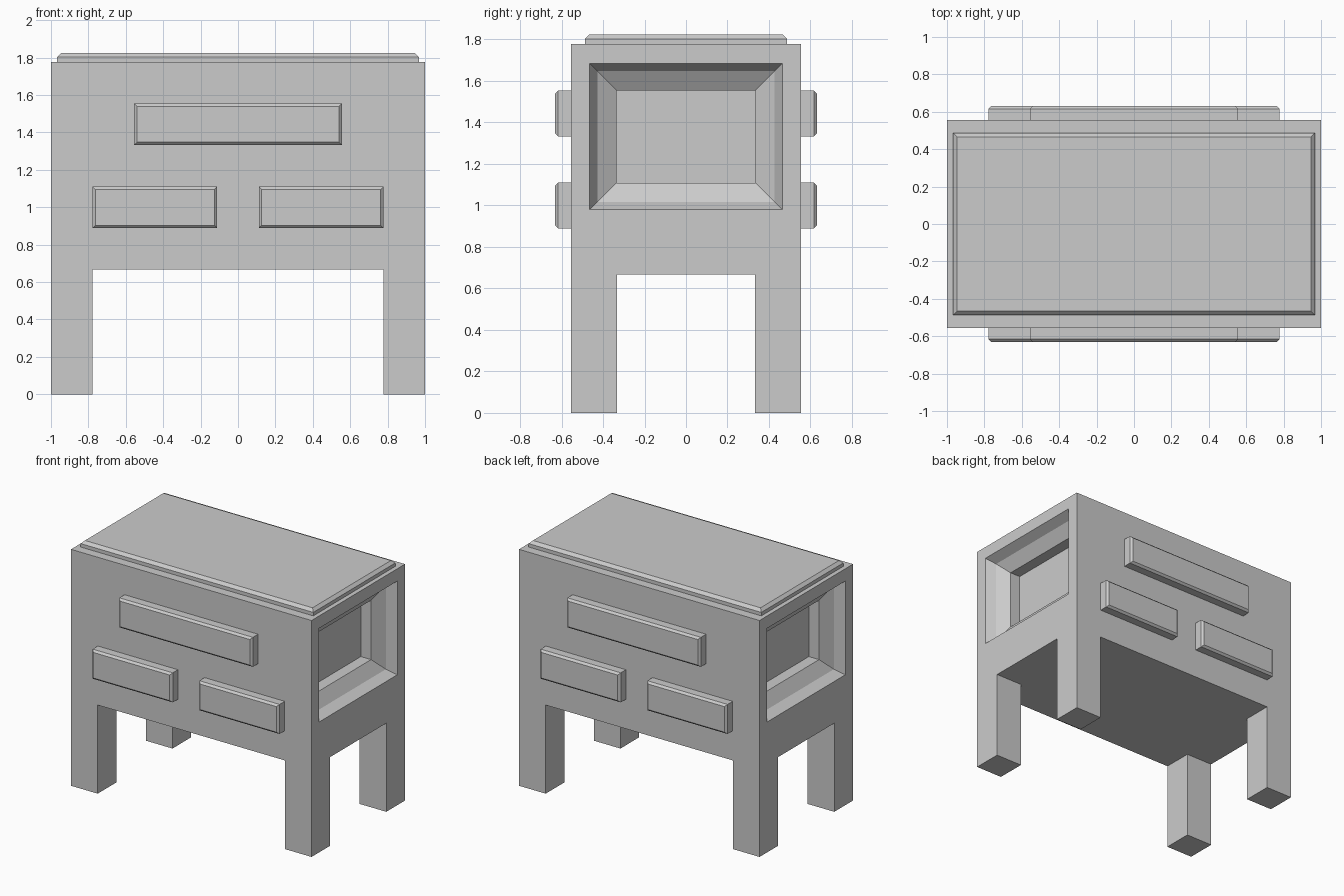
import bpy, bmesh
from mathutils import Vector

if "Cube" in bpy.data.objects:
    bpy.data.objects.remove(bpy.data.objects["Cube"])


def box_mesh(lo, hi):
    """Return a bmesh box spanning two opposite corners."""
    lo, hi = Vector(lo), Vector(hi)
    bm = bmesh.new()
    bmesh.ops.create_cube(bm, size=1)
    for v in bm.verts:
        v.co = Vector([lo[i] + (v.co[i] + 0.5) * (hi[i] - lo[i]) for i in range(3)])
    bm.normal_update()
    return bm


def facing(bm, direction):
    return max(bm.faces, key=lambda f: f.normal.dot(Vector(direction)))


def finish(bm, name):
    mesh = bpy.data.meshes.new(name)
    bm.to_mesh(mesh)
    bm.free()
    obj = bpy.data.objects.new(name, mesh)
    bpy.context.collection.objects.link(obj)
    return obj


def chamfered_panel(name, lo, hi, direction, chamfer):
    """Box with only the rim of its outward face chamfered."""
    bm = box_mesh(lo, hi)
    rim = list(facing(bm, direction).edges)
    bmesh.ops.bevel(bm, geom=rim, offset=chamfer, segments=1, affect='EDGES')
    return finish(bm, name)


W, D, H = 1.0, 0.555, 1.777
FLOOR, LEG = 0.666, 0.222

# Cabinet body with stepped recesses in both ends
# Each step: half width, half height, depth
steps = [(0.464, 0.352, 0), (0.427, 0.315, 0.07),
         (0.335, 0.223, 0.128), (0.335, 0.223, 0.213)]
RECESS_Z = 1.332
body = box_mesh((-W, -D, FLOOR), (W, D, H))
for side in (-1, 1):
    face = facing(body, (side, 0, 0))
    for half_w, half_h, depth in steps:
        mid = face.calc_center_median()
        signs = [(v.co.y > mid.y, v.co.z > mid.z) for v in face.verts]
        bmesh.ops.inset_individual(body, faces=[face], thickness=0.01)
        for v in face.verts:
            sy = 1 if v.co.y > mid.y else -1
            sz = 1 if v.co.z > mid.z else -1
            v.co = (side * (W - depth), sy * half_w, RECESS_Z + sz * half_h)
body.normal_update()
finish(body, "cabinet_body")

# Four square legs, flush with the body corners
for sx, x_name in ((-1, "left"), (1, "right")):
    for sy, y_name in ((-1, "front"), (1, "back")):
        xs = sorted((sx * W, sx * (W - LEG)))
        ys = sorted((sy * D, sy * (D - LEG)))
        leg = box_mesh((xs[0], ys[0], 0), (xs[1], ys[1], FLOOR))
        finish(leg, f"{y_name}_{x_name}_leg")

# Raised top plate
chamfered_panel("top_plate", (-0.967, -0.487, H), (0.967, 0.487, 1.824), (0, 0, 1), 0.021)

# Raised panels on the front and back
panels = [("upper_panel", -0.555, 0.555, 1.333),
          ("lower_left_panel", -0.777, -0.111, 0.888),
          ("lower_right_panel", 0.111, 0.777, 0.888)]
for sy, y_name in ((-1, "front"), (1, "back")):
    ys = sorted((sy * D, sy * 0.631))
    for name, x0, x1, z0 in panels:
        chamfered_panel(f"{y_name}_{name}", (x0, ys[0], z0), (x1, ys[1], z0 + 0.222),
                        (0, sy, 0), 0.015)
